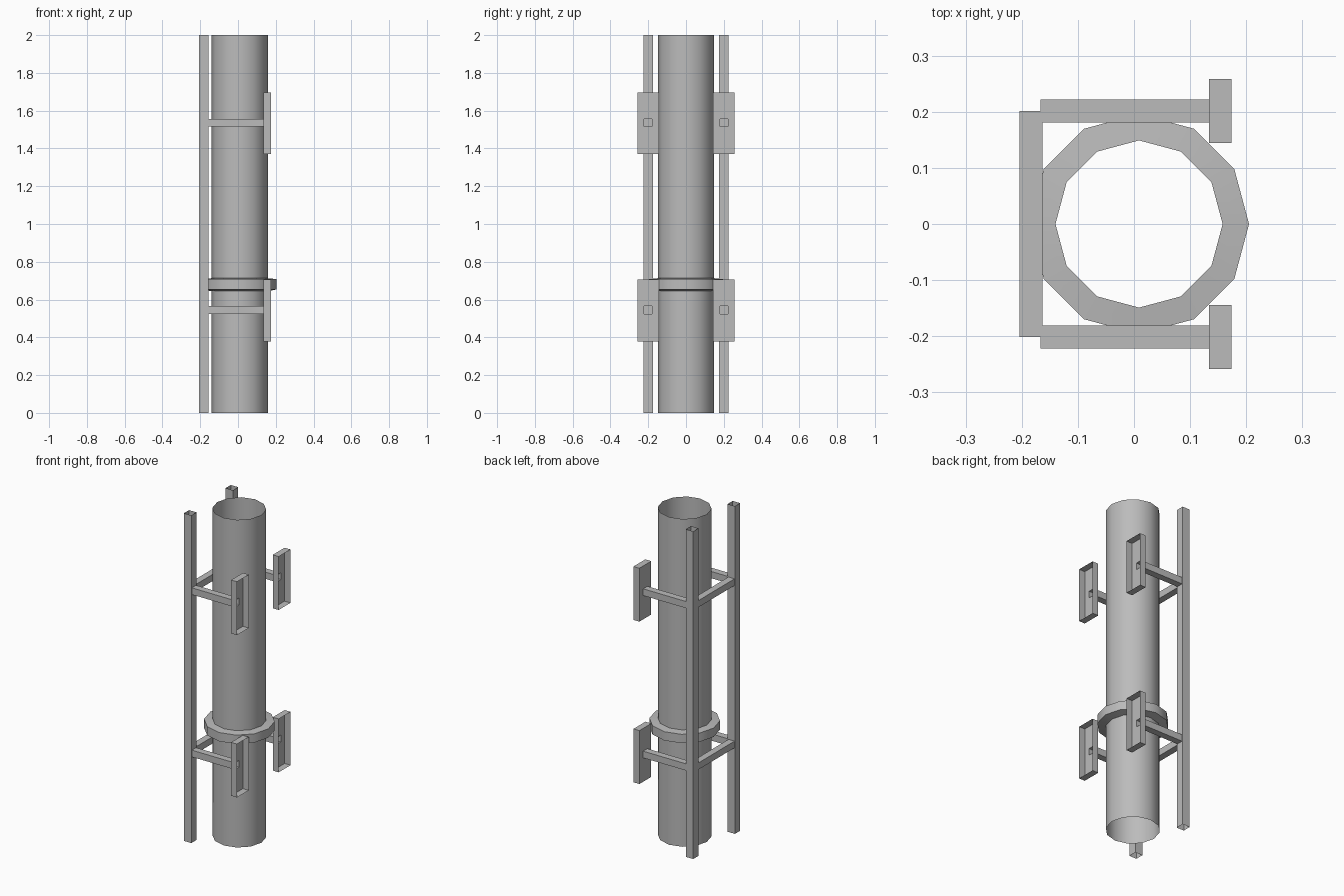
import bpy, bmesh, math

cube = bpy.data.objects.get("Cube")
if cube:
    bpy.data.objects.remove(cube, do_unlink=True)

grey = bpy.data.materials.new("plain grey")
grey.use_nodes = True
colour = (0.5, 0.5, 0.5, 1)
grey.diffuse_color = colour
grey.node_tree.nodes["Principled BSDF"].inputs["Base Color"].default_value = colour

PIPE_X = 0.009     # pipe axis
POST_X = -0.182    # rail axis
SIDE_Y = 0.201     # rails, arms and trays sit at plus and minus this
BAR = 0.0205       # half width of arms and crossbars


def finish(name, bm, smooth=False):
    mesh = bpy.data.meshes.new(name)
    bmesh.ops.recalc_face_normals(bm, faces=bm.faces)
    bm.to_mesh(mesh)
    bm.free()
    mesh.materials.append(grey)
    obj = bpy.data.objects.new(name, mesh)
    bpy.context.collection.objects.link(obj)
    if smooth:
        bpy.ops.object.select_all(action='DESELECT')
        obj.select_set(True)
        bpy.context.view_layer.objects.active = obj
        bpy.ops.object.shade_smooth_by_angle(angle=math.radians(40))
    return obj


def skin(bm, loops):
    """Join neighbouring closed loops of points with quads."""
    rows = [[bm.verts.new(p) for p in loop] for loop in loops]
    for a, b in zip(rows, rows[1:]):
        n = len(a)
        for i in range(n):
            j = (i + 1) % n
            bm.faces.new((a[i], a[j], b[j], b[i]))


def tube(name, start, end, half):
    """Open-ended square tube along one axis."""
    axis = max(range(3), key=lambda i: abs(end[i] - start[i]))
    u, v = [i for i in range(3) if i != axis]
    loops = []
    for centre in (start, end):
        loop = []
        for su, sv in ((-1, -1), (1, -1), (1, 1), (-1, 1)):
            p = list(centre)
            p[u] += su * half
            p[v] += sv * half
            loop.append(p)
        loops.append(loop)
    bm = bmesh.new()
    skin(bm, loops)
    return finish(name, bm)


def circle(radius, z, sides=12):
    return [(PIPE_X + radius * math.cos(i * math.tau / sides),
             radius * math.sin(i * math.tau / sides), z) for i in range(sides)]


def rect(x, y, z, hy, hz):
    return [(x, y + a * hy, z + b * hz)
            for a, b in ((-1, -1), (1, -1), (1, 1), (-1, 1))]


# Main pipe, open at both ends
bm = bmesh.new()
skin(bm, [circle(0.149, 0), circle(0.149, 2)])
finish("main_pipe", bm, smooth=True)

# Collar with slightly tapered top and bottom
bm = bmesh.new()
skin(bm, [circle(0.149, 0.644), circle(0.196, 0.654),
          circle(0.196, 0.708), circle(0.149, 0.713)])
finish("collar", bm, smooth=True)

# Rails, arms and open trays on both sides
for side, s in (("right", -1), ("left", 1)):
    y = s * SIDE_Y
    tube(f"rail_{side}", (POST_X, y, 0), (POST_X, y, 2), 0.025)
    for level, z in (("lower", 0.545), ("upper", 1.536)):
        tube(f"arm_{level}_{side}", (-0.167, y, z), (0.134, y, z), BAR)
        bm = bmesh.new()
        skin(bm, [rect(0.134, y, z, BAR, BAR),
                  rect(0.134, y, z - 0.003, 0.057, 0.163),
                  rect(0.174, y, z - 0.003, 0.057, 0.163)])
        finish(f"tray_{level}_{side}", bm)

# Crossbars between the rails
for level, z in (("lower", 0.545), ("upper", 1.536)):
    tube(f"crossbar_{level}", (POST_X - 0.002, -SIDE_Y, z),
         (POST_X - 0.002, SIDE_Y, z), BAR)
